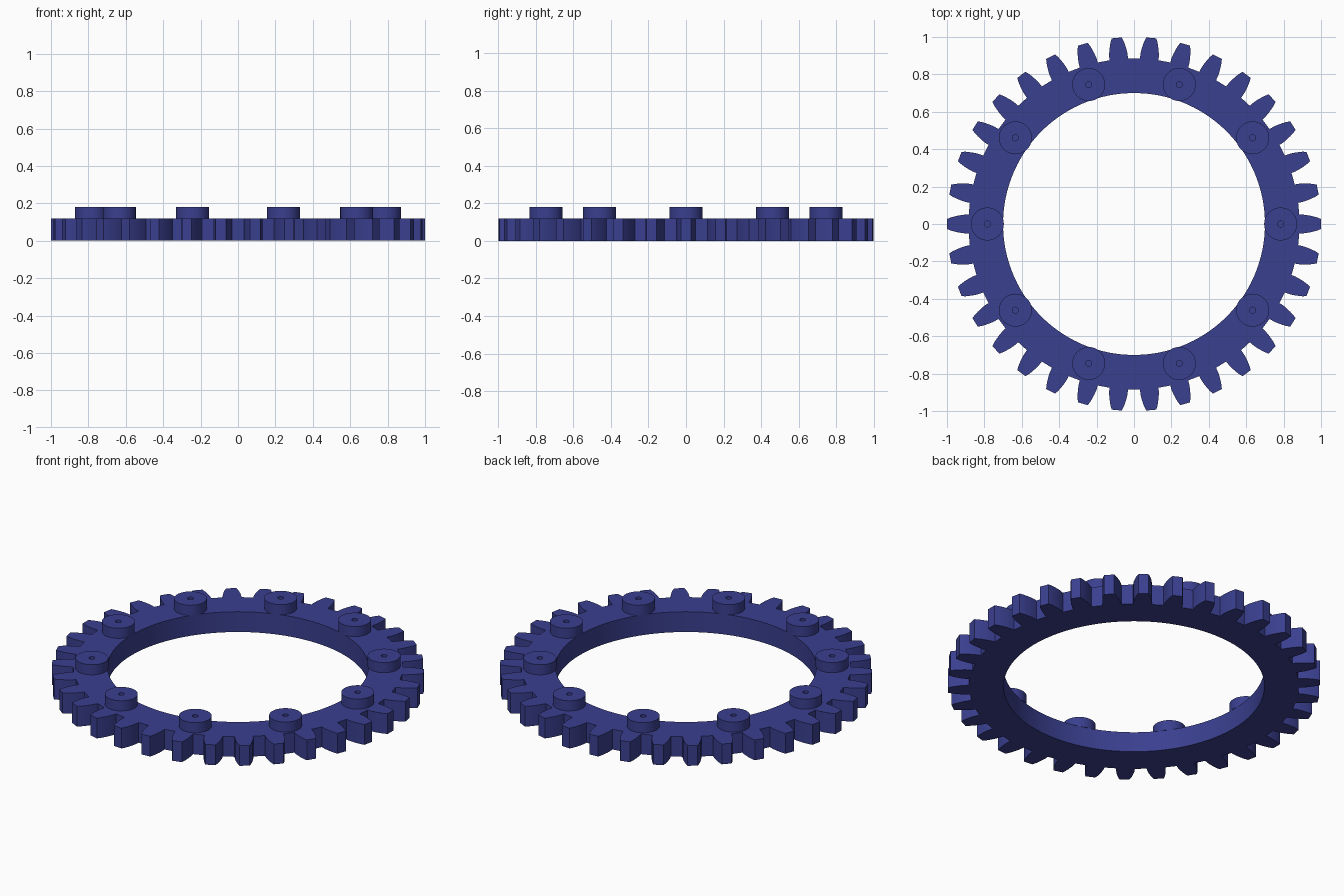
import bpy, bmesh, math

if "Cube" in bpy.data.objects:
    bpy.data.objects.remove(bpy.data.objects["Cube"])

TEETH = 34
BORE = 0.70
HEIGHT = 0.12
BOSSES = 10

blue = bpy.data.materials.new("deep blue")
blue.diffuse_color = (0.042, 0.050, 0.275, 1)
blue.use_nodes = True
blue.node_tree.nodes["Principled BSDF"].inputs["Base Color"].default_value = blue.diffuse_color


def finish(bm, name):
    bmesh.ops.recalc_face_normals(bm, faces=bm.faces)
    mesh = bpy.data.meshes.new(name)
    bm.to_mesh(mesh)
    bm.free()
    mesh.materials.append(blue)
    obj = bpy.data.objects.new(name, mesh)
    bpy.context.collection.objects.link(obj)
    bpy.context.view_layer.objects.active = obj
    obj.select_set(True)
    bpy.ops.object.shade_smooth_by_angle(angle=math.radians(25))
    obj.select_set(False)
    return obj


# Gear ring: (radius, half width) down one tooth flank, mirrored for the other
flank = [(0.885, 0.050), (0.91, 0.0495), (0.935, 0.046), (0.96, 0.0405),
         (0.98, 0.035), (0.9995, 0.027)]
tooth = [(r, -w / r) for r, w in flank] + [(r, w / r) for r, w in reversed(flank)]
outline = [(r, a + 2 * math.pi * t / TEETH) for t in range(TEETH) for r, a in tooth]
n = len(outline)
shift = -(len(tooth) - 1) / 2

bm = bmesh.new()
loops = []
for z in (0, HEIGHT):
    outer = [bm.verts.new((r * math.cos(a), r * math.sin(a), z)) for r, a in outline]
    inner = []
    for i in range(n):
        a = 2 * math.pi * (i + shift) / n
        inner.append(bm.verts.new((BORE * math.cos(a), BORE * math.sin(a), z)))
    loops.append((outer, inner))
(ob, ib), (ot, it) = loops
for i in range(n):
    j = (i + 1) % n
    for a, b in ((ob, ot), (ot, it), (it, ib), (ib, ob)):
        bm.faces.new((a[i], a[j], b[j], b[i]))
finish(bm, "gear_ring")

# Round bosses, each with a small blind hole in the top
profile = [(0.088, 0.12), (0.088, 0.18), (0.016, 0.18), (0.016, 0.12)]
SEG = 48
for k in range(BOSSES):
    ang = 2 * math.pi * k / BOSSES
    cx, cy = 0.784 * math.cos(ang), 0.784 * math.sin(ang)
    bm = bmesh.new()
    rings = [[bm.verts.new((cx + r * math.cos(2 * math.pi * s / SEG),
                            cy + r * math.sin(2 * math.pi * s / SEG), z))
              for s in range(SEG)] for r, z in profile]
    for a, b in zip(rings, rings[1:] + rings[:1]):
        for s in range(SEG):
            t = (s + 1) % SEG
            bm.faces.new((a[s], a[t], b[t], b[s]))
    finish(bm, f"boss_{k + 1}")
